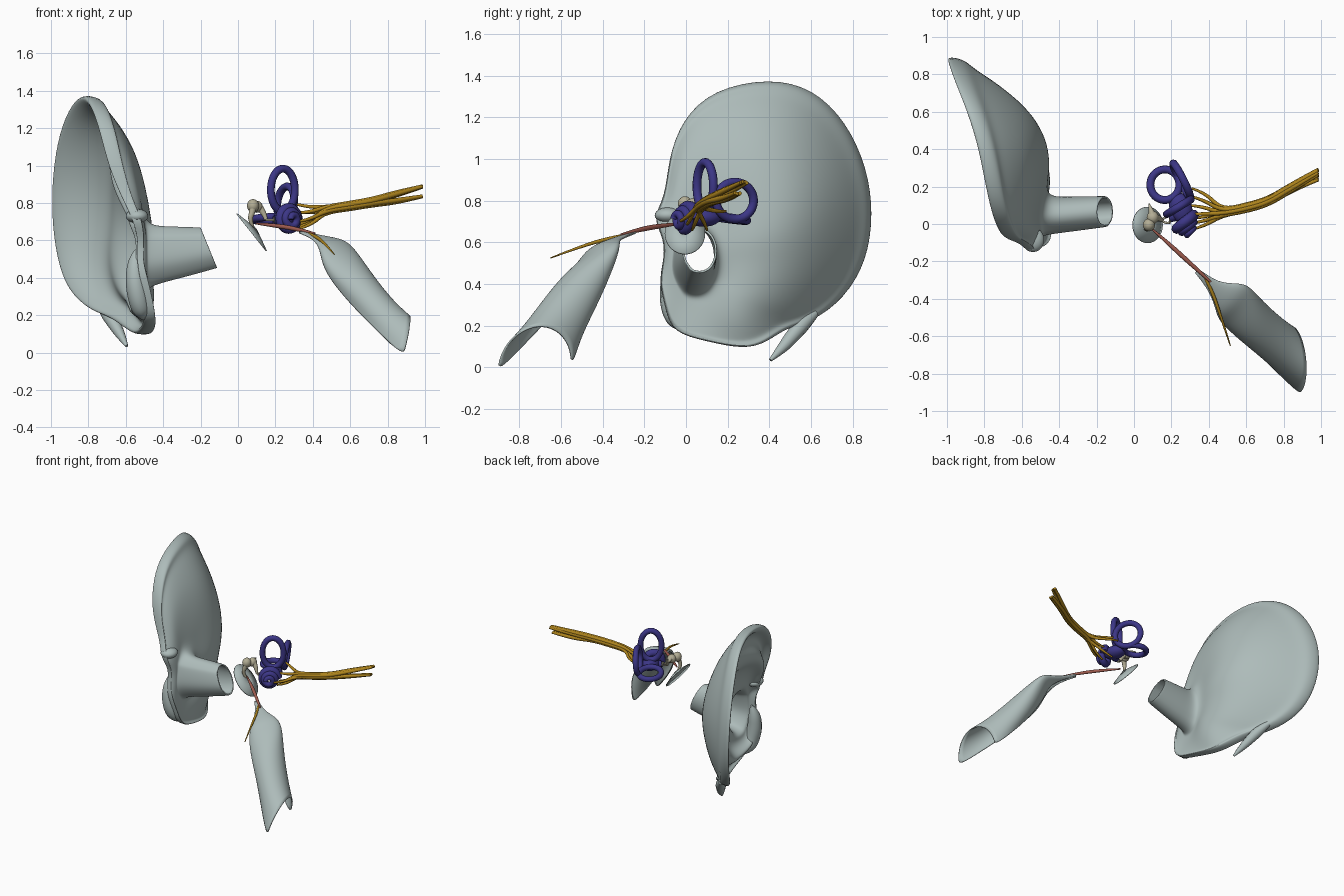
import bpy, bmesh, math
from math import sin, cos, pi
from mathutils import Vector as V

if "Cube" in bpy.data.objects:
    bpy.data.objects.remove(bpy.data.objects["Cube"])


def material(name, r, g, b):
    m = bpy.data.materials.new(name)
    m.use_nodes = True
    m.diffuse_color = (r, g, b, 1)
    m.node_tree.nodes["Principled BSDF"].inputs["Base Color"].default_value = (r, g, b, 1)
    return m


skin = material("pale grey", .42, .5, .49)
blue = material("deep blue", .045, .037, .24)
gold = material("nerve gold", .42, .23, .012)
bone = material("bone beige", .45, .42, .3)
red = material("muscle red", .36, .11, .08)


def loft(name, rows, mat, loop_rows, loop_cols, levels=2):
    """Skin a grid of points and smooth it with subdivision."""
    bm = bmesh.new()
    g = [[bm.verts.new(p) for p in row] for row in rows]
    nr, nc = len(g), len(g[0])
    for i in range(nr if loop_rows else nr - 1):
        for j in range(nc if loop_cols else nc - 1):
            a, b = g[i], g[(i + 1) % nr]
            k = (j + 1) % nc
            bm.faces.new((a[j], a[k], b[k], b[j]))
    bmesh.ops.recalc_face_normals(bm, faces=bm.faces)
    for f in bm.faces:
        f.smooth = True
    me = bpy.data.meshes.new(name)
    bm.to_mesh(me)
    bm.free()
    ob = bpy.data.objects.new(name, me)
    bpy.context.collection.objects.link(ob)
    me.materials.append(mat)
    if levels:
        sub = ob.modifiers.new("smooth", 'SUBSURF')
        sub.levels = sub.render_levels = levels
    return ob


def strand(name, pts, mat, cyclic=False):
    """Round tube through (x, y, z, radius) points."""
    cu = bpy.data.curves.new(name, 'CURVE')
    cu.dimensions = '3D'
    cu.bevel_depth = 1
    cu.bevel_resolution = 3
    cu.resolution_u = 6
    cu.use_fill_caps = True
    sp = cu.splines.new('NURBS')
    sp.points.add(len(pts) - 1)
    for p, (x, y, z, r) in zip(sp.points, pts):
        p.co = (x, y, z, 1)
        p.radius = r
    sp.order_u = 3
    sp.use_endpoint_u = not cyclic
    sp.use_cyclic_u = cyclic
    ob = bpy.data.objects.new(name, cu)
    bpy.context.collection.objects.link(ob)
    cu.materials.append(mat)


def blob(name, loc, size, mat, rot=(0, 0, 0)):
    bpy.ops.mesh.primitive_uv_sphere_add(segments=24, ring_count=14, location=loc, rotation=rot)
    ob = bpy.context.object
    ob.name = name
    ob.scale = size
    ob.data.materials.append(mat)
    bpy.ops.object.shade_smooth()


# Outer ear: rim outline, medial and lateral skins and the canal in one shell
rim = [(-.52, -.11, .5), (-.51, -.10, .61), (-.53, -.165, .72), (-.58, -.1, .81),
       (-.65, -.085, 1.0), (-.69, -.02, 1.19), (-.74, .13, 1.335), (-.79, .4, 1.39),
       (-.86, .61, 1.34), (-.93, .77, 1.18), (-.965, .87, .96), (-.97, .9, .74),
       (-.94, .87, .51), (-.88, .76, .33), (-.75, .61, .22), (-.64, .48, .19),
       (-.55, .39, .12), (-.49, .28, .085), (-.46, .1, .125), (-.45, -.065, .165),
       (-.465, -.1, .28), (-.5, -.13, .42)]
CY, CZ, X0 = .04, .515, -.485


def angle(p):
    return math.atan2(p[2] - CZ, p[1] - CY)


def canal(t, wall):
    """Ring of the ear canal, t = 0 at the concha and 1 at the slanted inner end."""
    row = []
    for p in rim:
        a = angle(p)
        y = CY + .025 * t + (.105 - .02 * t - wall) * cos(a)
        z = CZ + .045 * t + (.165 - .055 * t - wall) * sin(a)
        end_x = -.155 - .41 * (z - .56)
        row.append((X0 + (end_x - X0) * t, y, z))
    return row


def base_x(z):
    return X0 - .15 * max(0, z - .6)


def pinna(s, thick):
    """Ring of the ear flap, s = 0 at the canal and 1 at the rim."""
    row = []
    for p in rim:
        a = angle(p)
        y0, z0 = CY + .105 * cos(a), CZ + .165 * sin(a)
        w = min(1, math.hypot(p[1] - y0, p[2] - z0) / .4)
        z = z0 + (p[2] - z0) * s
        power = 2.1 + 1.9 * max(0, sin(a))
        x = base_x(z) + (p[0] - base_x(p[2])) * s ** power
        x += .08 * sin(pi * s) * w * max(0, cos(a)) - thick * (.3 + .7 * w)
        row.append((x, y0 + (p[1] - y0) * s, z))
    return row


rows = [canal(t, .012) for t in (.1, .4, .7, .98, 1)]
rows += [canal(t, 0) for t in (1, .98, .7, .4, .12)]
rows += [pinna(s, 0) for s in (.06, .2, .38, .55, .7, .84, .92)]
rows += [pinna(s, t) for s, t in ((.975, -.03), (1, -.01), (1, .03), (.975, .065), (.91, .075),
                                  (.86, .05), (.78, .04), (.68, .08), (.57, .14), (.46, .14),
                                  (.36, .07), (.18, .03), (.04, .03))]
loft("outer_ear", rows, skin, True, True)

# Folds of the outer ear
strand("tragus", [(-.54, -.04, .55, .01), (-.55, -.06, .5, .04), (-.55, -.075, .38, .055),
                  (-.53, -.065, .27, .055), (-.51, -.03, .21, .045), (-.5, 0, .18, .01)], skin)
blob("helix_root", (-.54, -.085, .73), (.06, .065, .038), skin)
strand("earlobe_tail", [(-.74, .62, .26, .02), (-.7, .565, .215, .04), (-.66, .51, .15, .035),
                        (-.625, .46, .09, .026), (-.595, .405, .035, .008)], skin)

# Eardrum: shallow cone whose tip points inwards
normal = V((.78, 0, .62))
side, down = V((0, 1, 0)), V((.62, 0, -.78))
drum = []
for r, h in ((.002, .03), (.05, .016), (.1, 0), (.1, -.006), (.05, .01), (.002, .024)):
    drum.append([V((.075, -.005, .645)) + normal * h
                 + side * r * .97 * cos(i * pi / 16) + down * r * 1.28 * sin(i * pi / 16)
                 for i in range(32)])
loft("eardrum", drum, skin, True, True, 0)

# Hearing bones
strand("hammer_handle", [(.085, -.01, .66, .008), (.06, -.03, .71, .012),
                         (.08, -.02, .76, .018), (.08, -.01, .8, .022)], bone)
blob("hammer_head", (.08, -.005, .785), (.032, .034, .036), bone)
blob("anvil_body", (.1, .035, .78), (.032, .035, .032), bone)
strand("anvil_short_leg", [(.1, .04, .79, .022), (.09, .075, .785, .013), (.08, .11, .78, .003)], bone)
strand("anvil_long_leg", [(.11, .035, .78, .022), (.14, .03, .75, .015), (.15, .02, .71, .009)], bone)
for dy in (-.018, .018):
    strand("stirrup_arm", [(.15, .02, .71, .006), (.165, .02 + dy, .71, .006),
                           (.19, .025 + dy, .71, .006)], bone)
blob("stirrup_plate", (.192, .025, .71), (.006, .026, .015), bone)


# Inner ear: three looped canals, vestibule and spiral cochlea
def ring(name, centre, u, v, r=.021):
    c, u, v = V(centre), V(u), V(v)
    pts = []
    for i in range(20):
        a = i * pi / 10
        pts.append((*(c + u * cos(a) + v * sin(a)), r))
    strand(name, pts, blue, True)


ring("anterior_canal", (.24, .092, .87), (.065, .04, 0), (0, 0, .115))
ring("posterior_canal", (.255, .235, .8), (-.045, .09, 0), (.01, 0, .09))
ring("lateral_canal", (.165, .21, .715), (.078, -.01, .005), (.01, .082, -.01))
blob("vestibule", (.25, .085, .72), (.06, .085, .045), blue, (0, 0, .3))
strand("oval_window_neck", [(.19, .03, .71, .022), (.23, .05, .71, .035), (.26, .06, .72, .03)], blue)
spiral = []
for i in range(31):
    a, k = i * pi / 6, i / 30
    r = .066 - .045 * k
    spiral.append((.265 + r * cos(a) * .8 + .035 * k, .015 + r * cos(a) * .5 - .065 * k,
                   .712 + r * sin(a), .03 - .014 * k))
strand("cochlea", spiral, blue)

# Nerve bundle: roots fan out from the inner ear, then run together
roots = [(.33, .19, .75), (.31, .15, .8), (.31, .05, .75),
         (.32, .0, .68), (.33, -.03, .7), (.31, .1, .66), (.34, .03, .66)]
for i, (x, y, z) in enumerate(roots):
    a = i * 2 * pi / len(roots)
    dy, dz = .015 * cos(a), .015 * sin(a)
    up = .025 if i < 4 else -.02
    strand("nerve_strand", [(x - .02, y, z, .006), (x + .05, y * .8 + .015, z * .7 + .22, .009),
                            (.47, .06 + dy, .765 + dz, .012), (.6, .085 + dy, .785 + dz, .014),
                            (.72, .12 + dy, .805 + dz, .014),
                            (.85, .2 + dy, .83 + dz + up * .5, .014),
                            (.985, .262 + dy + up * .6, .86 + dz * .4 + up, .009)], gold)

# Muscle and the fine nerve beside it
strand("tensor_muscle", [(.1, -.03, .69, .005), (.18, -.1, .682, .011), (.3, -.21, .665, .013),
                         (.41, -.31, .637, .006)], red)
strand("fine_nerve", [(.37, -.27, .64, .006), (.41, -.34, .625, .01),
                      (.46, -.48, .59, .008), (.515, -.65, .525, .003)], gold)

# Throat tube: C-shaped sections opening towards the flared end
sections = [((.335, -.25, .645), (-.008, -.01, 0), (.006, .004, .008), 300),
            ((.43, -.34, .615), (-.018, -.022, 0), (.014, .01, .012), 300),
            ((.5, -.4, .58), (-.035, -.08, -.01), (.05, .03, .03), 300),
            ((.535, -.425, .51), (-.045, -.095, -.01), (.07, .04, .06), 300),
            ((.605, -.495, .405), (-.03, -.12, 0), (.065, .02, .085), 290),
            ((.69, -.57, .285), (-.01, -.135, 0), (.06, .01, .095), 270),
            ((.78, -.65, .15), (.01, -.155, -.01), (.06, .01, .12), 225),
            ((.86, -.725, 0), (.02, -.18, -.015), (.06, .01, .2), 180)]
rows = []
for c, half, up, span in sections:
    row = []
    for i in range(15):
        a = math.radians(90 + span * (i / 14 - .5))
        row.append(V(c) + V(half) * cos(a) + V(up) * sin(a))
    rows.append(row)
throat = loft("throat_tube", rows, skin, False, False)
wall = throat.modifiers.new("wall", 'SOLIDIFY')
wall.thickness = .008
